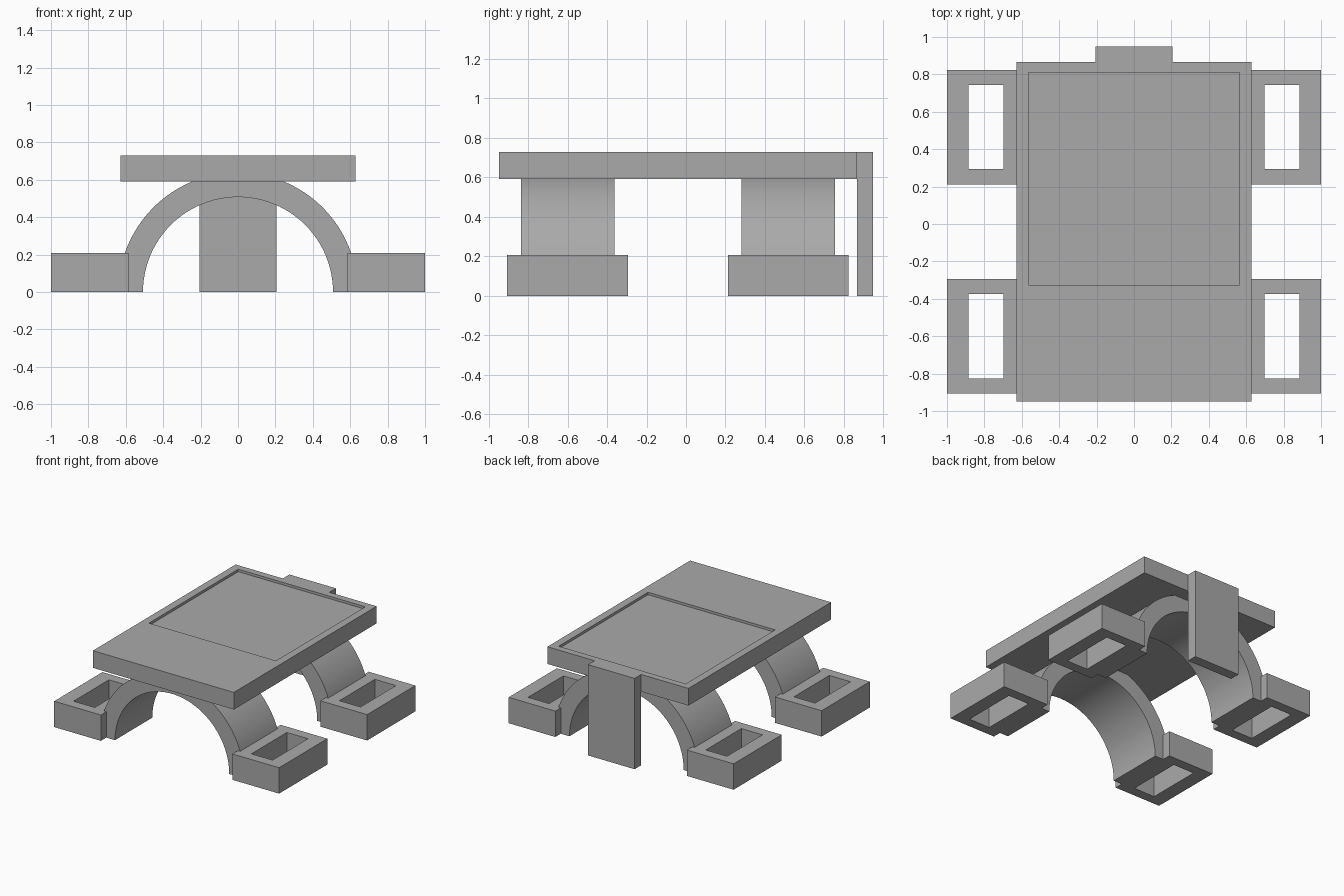
import bpy
import bmesh
import math

cube = bpy.data.objects.get("Cube")
if cube:
    bpy.data.objects.remove(cube, do_unlink=True)

GREY = (0.4, 0.4, 0.4, 1)
grey = bpy.data.materials.new("plain grey")
grey.diffuse_color = GREY
grey.use_nodes = True
grey.node_tree.nodes["Principled BSDF"].inputs["Base Color"].default_value = GREY


def finish(name, bm):
    bmesh.ops.recalc_face_normals(bm, faces=bm.faces)
    mesh = bpy.data.meshes.new(name)
    bm.to_mesh(mesh)
    bm.free()
    mesh.materials.append(grey)
    obj = bpy.data.objects.new(name, mesh)
    bpy.context.collection.objects.link(obj)
    return obj


def block(name, x, y, z, hole=None, floor=None):
    """Box from ranges; a hole (x range, y range) is a pocket down to floor, or goes through."""
    bm = bmesh.new()

    def ring(xr, yr, h):
        corners = ((0, 0), (1, 0), (1, 1), (0, 1))
        return [bm.verts.new((xr[i], yr[j], h)) for i, j in corners]

    def bridge(a, b):
        for i in range(4):
            j = (i + 1) % 4
            bm.faces.new((a[i], a[j], b[j], b[i]))

    bottom, top = ring(x, y, z[0]), ring(x, y, z[1])
    bridge(bottom, top)
    if hole is None:
        bm.faces.new(bottom)
        bm.faces.new(top)
    else:
        rim = ring(*hole, z[1])
        base = ring(*hole, z[0] if floor is None else floor)
        bridge(top, rim)
        bridge(rim, base)
        if floor is None:
            bridge(base, bottom)
        else:
            bm.faces.new(base)
            bm.faces.new(bottom)
    return finish(name, bm)


def arch(name, y, inner, outer, steps=48):
    """Half ring standing on the ground, extruded along y."""
    bm = bmesh.new()
    rows = []
    for i in range(steps + 1):
        a = math.pi * i / steps
        c, s = math.cos(a), math.sin(a)
        rows.append([bm.verts.new((r * c, d, r * s)) for r, d in
                     ((inner, y[0]), (outer, y[0]), (outer, y[1]), (inner, y[1]))])
    for a, b in zip(rows, rows[1:]):
        for k in range(4):
            n = (k + 1) % 4
            bm.faces.new((a[k], a[n], b[n], b[k]))
    bm.faces.new(rows[0])
    bm.faces.new(rows[-1])
    obj = finish(name, bm)
    bpy.ops.object.select_all(action="DESELECT")
    obj.select_set(True)
    bpy.context.view_layer.objects.active = obj
    bpy.ops.object.shade_smooth_by_angle(angle=math.radians(30))


# Table top with a shallow recess, and the flat rear support
block("top_plate", (-0.627, 0.627), (-0.948, 0.865), (0.592, 0.73),
      hole=((-0.565, 0.565), (-0.325, 0.81)), floor=0.71)
block("rear_support", (-0.207, 0.207), (0.865, 0.948), (0, 0.73))

# Front and back arches, each with a pair of slotted feet
for end, mid in (("front", -0.6), ("back", 0.518)):
    arch(end + "_arch", (mid - 0.237, mid + 0.237), 0.508, 0.64)
    foot = block(end + "_feet", (0.585, 1), (mid - 0.306, mid + 0.306), (0, 0.208),
                 hole=((0.697, 0.885), (mid - 0.225, mid + 0.225)))
    mirror = foot.modifiers.new("Mirror", "MIRROR")
    mirror.use_mirror_merge = False
